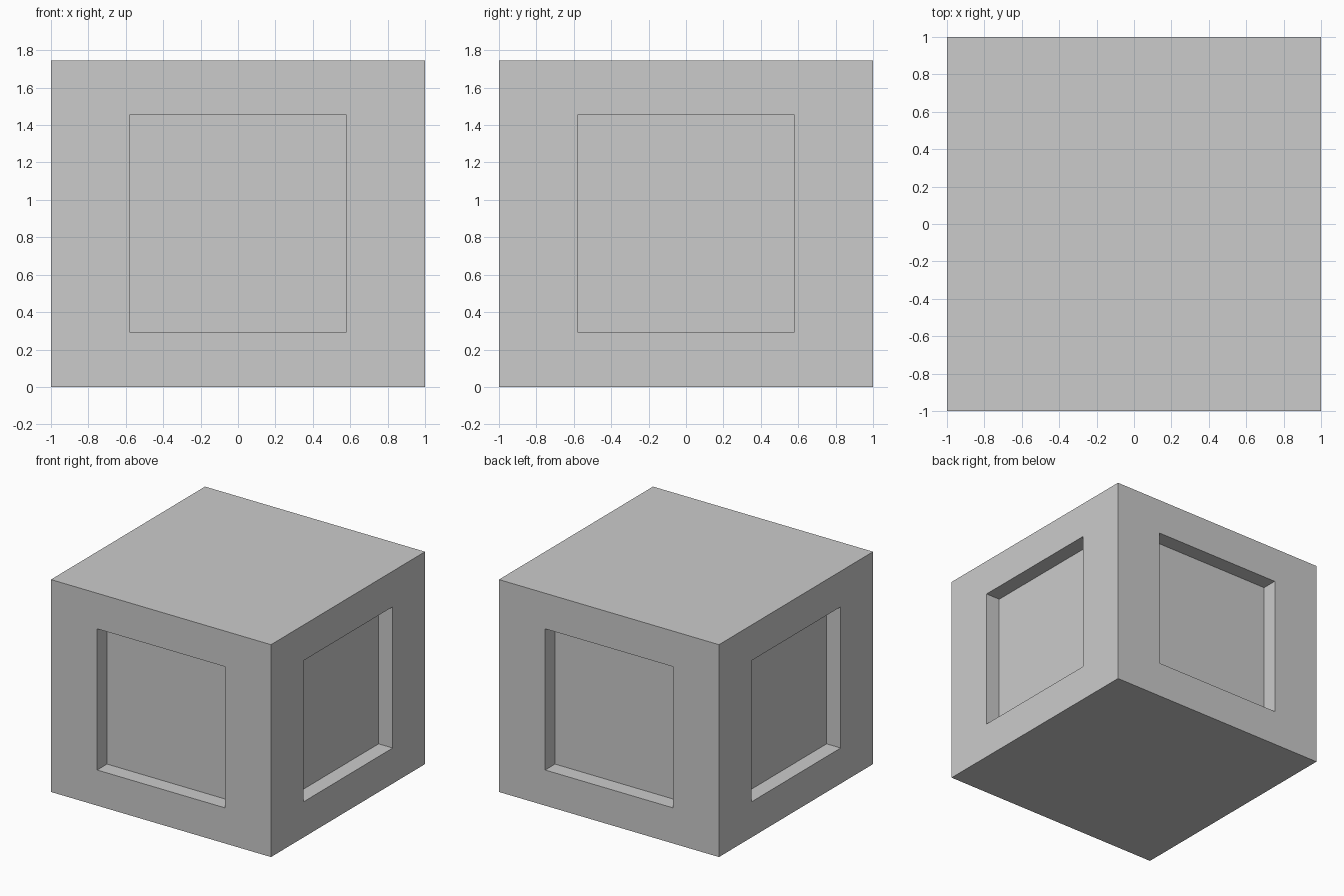
import bpy, bmesh
from mathutils import Vector

if "Cube" in bpy.data.objects:
    bpy.data.objects.remove(bpy.data.objects["Cube"])

HEIGHT = 1.745   # block height, width and depth are 2
HALF = 0.58      # half size of the square recesses
DEPTH = 0.128    # recess depth

# Solid block standing on the ground
bm = bmesh.new()
bmesh.ops.create_cube(bm, size=2)
for v in bm.verts:
    v.co.z = (v.co.z + 1) * HEIGHT / 2
bm.normal_update()

# Square recess in each of the four side faces
for face in [f for f in bm.faces if abs(f.normal.z) < 0.5]:
    normal = face.normal.copy()
    centre = face.calc_center_median()
    bmesh.ops.inset_individual(bm, faces=[face], thickness=0.2)
    for v in face.verts:
        d = v.co - centre
        v.co = centre + Vector([HALF * (1 if c > 0 else -1) if abs(c) > 0.01 else 0 for c in d])
    floor = bmesh.ops.extrude_discrete_faces(bm, faces=[face])["faces"][0]
    bmesh.ops.translate(bm, verts=floor.verts, vec=-normal * DEPTH)

bmesh.ops.recalc_face_normals(bm, faces=bm.faces)
mesh = bpy.data.meshes.new("recessed_block")
bm.to_mesh(mesh)
bm.free()
bpy.context.collection.objects.link(bpy.data.objects.new("recessed_block", mesh))
